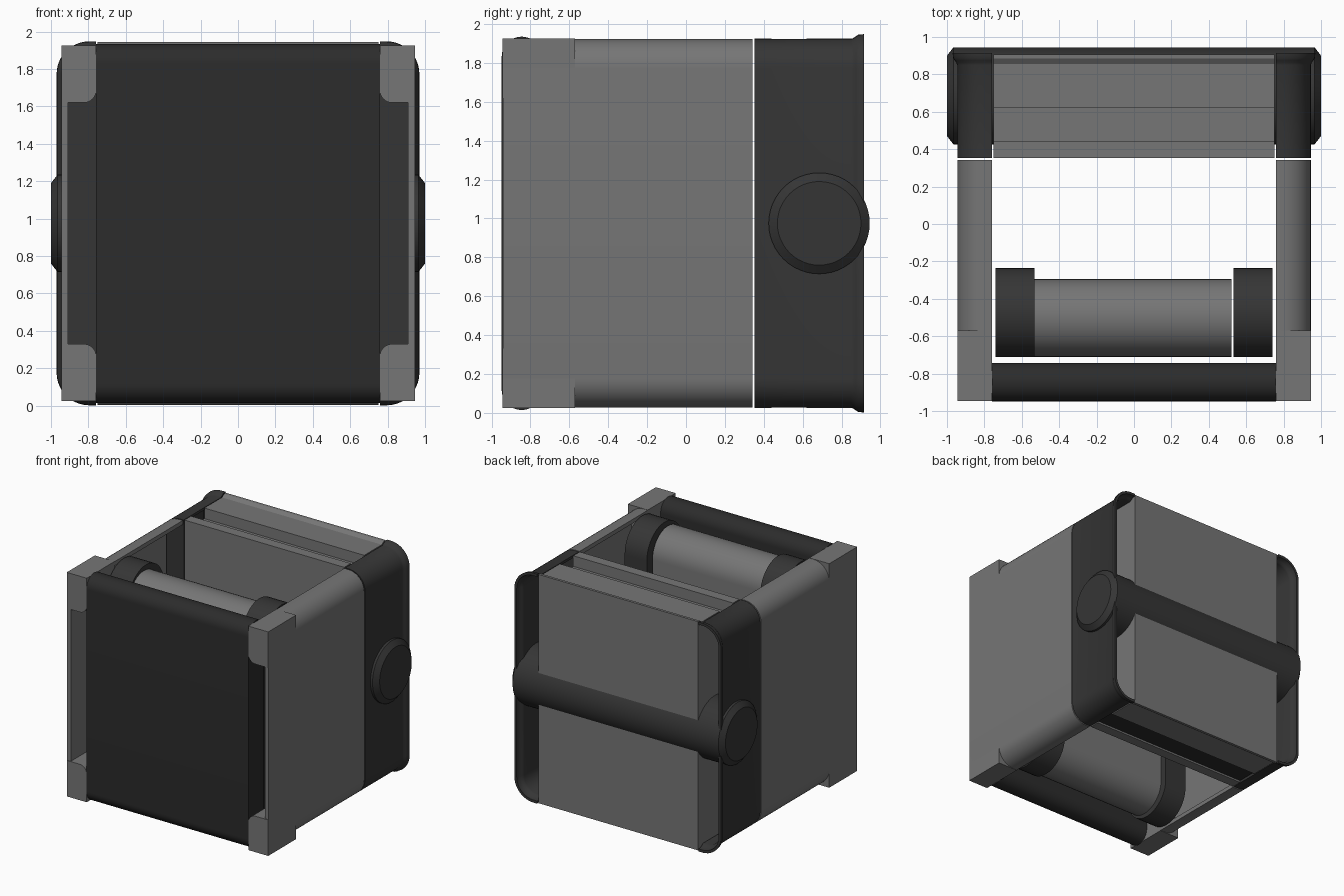
import bpy, bmesh, math

if "Cube" in bpy.data.objects:
    bpy.data.objects.remove(bpy.data.objects["Cube"])


def material(name, v):
    m = bpy.data.materials.new(name)
    m.diffuse_color = (v, v, v, 1)
    m.use_nodes = True
    m.node_tree.nodes["Principled BSDF"].inputs["Base Color"].default_value = m.diffuse_color
    return m


dark = material("dark", 0.036)
darkest = material("darkest", 0.025)
grey = material("mid_grey", 0.18)
ZC = 0.975  # mid height


def loft(name, rings, mat=grey):
    """Skin a list of matching closed rings and cap both ends."""
    bm = bmesh.new()
    vs = [[bm.verts.new(p) for p in r] for r in rings]
    n = len(rings[0])
    for a, b in zip(vs, vs[1:]):
        for i in range(n):
            j = (i + 1) % n
            bm.faces.new((a[i], a[j], b[j], b[i]))
    bm.faces.new(vs[0][::-1])
    bm.faces.new(vs[-1])
    bmesh.ops.recalc_face_normals(bm, faces=bm.faces)
    me = bpy.data.meshes.new(name)
    bm.to_mesh(me)
    bm.free()
    ob = bpy.data.objects.new(name, me)
    bpy.context.collection.objects.link(ob)
    me.materials.append(mat)
    bpy.ops.object.select_all(action='DESELECT')
    bpy.context.view_layer.objects.active = ob
    ob.select_set(True)
    bpy.ops.object.shade_smooth_by_angle(angle=math.radians(30))
    return ob


def arc(cx, cy, r, a0, a1, n=10):
    return [(cx + r * math.cos(math.radians(a0 + (a1 - a0) * i / n)),
             cy + r * math.sin(math.radians(a0 + (a1 - a0) * i / n))) for i in range(n + 1)]


def channel(off, t, s):
    """C-shaped wall section in x,z, open towards the centre."""
    r, xo, h = 0.15, 0.945, 0.948

    def path(o):
        e, c = xo - r, h - r
        up = [(0.758, h + o)] + arc(e, c, r + o, 90, 0)
        return up + [(x, -z) for x, z in reversed(up)]
    return [(s * x, ZC + z) for x, z in path(off) + path(off - t)[::-1]]


def along_y(pts, y):
    return [(x, y, z) for x, z in pts]


def along_x(pts, x):
    return [(x, y, z) for y, z in pts]


def stadium(y0, y1, z0, z1):
    r, c = (y1 - y0) / 2, (y0 + y1) / 2
    return arc(c, z1 - r, r, 0, 180, 20) + arc(c, z0 + r, r, 180, 360, 20)


for s, side in ((1, "right"), (-1, "left")):
    # front part of the side shell
    loft("side_panel_" + side, [along_y(channel(0, 0.035, s), y) for y in (-0.94, 0.343)])
    # rear shell with flared rim
    loft("rear_shell_" + side,
         [along_y(channel(o, 0.022, s), y)
          for y, o in ((0.353, 0), (0.85, 0), (0.862, 0.005), (0.875, 0.014),
                       (0.887, 0.022), (0.915, 0.025))], dark)
    # wall closing the front of the rear shell
    loft("rear_shell_wall_" + side,
         [along_y([(s * 0.76, 0.05), (s * 0.93, 0.17), (s * 0.93, 1.78), (s * 0.76, 1.9)], y)
          for y in (0.36, 0.38)], dark)
    # square corner blocks with a rounded inner corner
    for v, lvl in ((1, "top"), (-1, "bottom")):
        prof = [(0.945, 0.95), (0.758, 0.95)] + arc(0.825, 0.712, 0.067, 180, 270, 8) + [(0.945, 0.645)]
        prof = [(s * x, ZC + v * z) for x, z in prof]
        loft("corner_block_%s_%s" % (lvl, side), [along_y(prof, y) for y in (-0.945, -0.57)])
    # end caps of the inner core
    cap = stadium(-0.71, -0.235, 0.03, 1.92)
    loft("core_cap_" + side, [along_x(cap, s * x) for x in (0.532, 0.74)], dark)

# front slab and inner core
loft("front_slab", [along_x(stadium(-0.948, -0.742, 0.015, 1.935), x) for x in (-0.76, 0.76)], darkest)
loft("core", [along_x(stadium(-0.71, -0.295, 0.07, 1.88), x) for x in (-0.535, 0.522)])

# rear body with grooves top and bottom and a flared back rim
half = [(0.353, 0.95), (0.44, 0.95), (0.44, 0.86), (0.62, 0.86), (0.62, 0.95),
        (0.855, 0.95), (0.885, 0.97), (0.907, 0.97)]
body = [(y, ZC + z) for y, z in half] + [(y, ZC - z) for y, z in reversed(half)]
loft("rear_body", [along_x(body, x) for x in (-0.75, 0.75)])
# dark strip filling the bottom groove
strip = [(0.441, 0.04), (0.619, 0.04), (0.619, 0.11), (0.441, 0.11)]
loft("groove_strip", [along_x(strip, x) for x in (-0.748, 0.748)], darkest)

# axle running across the back, with chamfered ends
loft("axle", [along_x(arc(0.685, ZC, r, 0, 360 - 7.5, 47), x)
              for x, r in ((-1, 0.215), (-0.965, 0.26), (0.965, 0.26), (1, 0.215))], dark)
